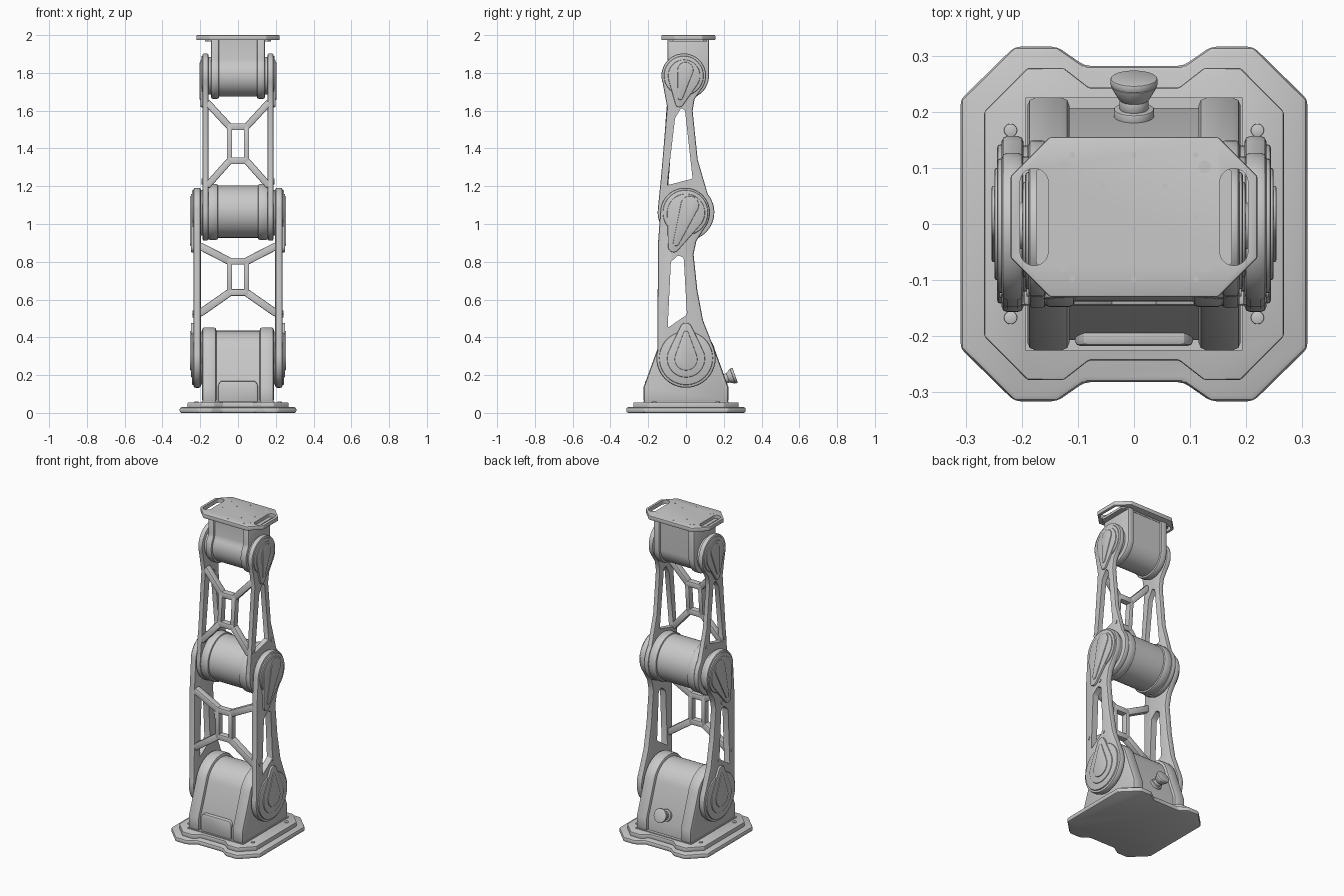
import bpy, bmesh, math
from mathutils import Vector, Matrix, geometry

if "Cube" in bpy.data.objects:
    bpy.data.objects.remove(bpy.data.objects["Cube"])

grey = bpy.data.materials.new("light_grey_metal")
grey.use_nodes = True
grey.diffuse_color = (0.58, 0.58, 0.58, 1)
grey.node_tree.nodes["Principled BSDF"].inputs["Base Color"].default_value = (0.58, 0.58, 0.58, 1)


def finish(name, bm, bevel=0.0, mirror=False, cutters=()):
    """Turn a bmesh into a bevelled, cut, mirrored and smoothed object."""
    bmesh.ops.recalc_face_normals(bm, faces=bm.faces)
    me = bpy.data.meshes.new(name)
    bm.to_mesh(me)
    bm.free()
    me.materials.append(grey)
    ob = bpy.data.objects.new(name, me)
    bpy.context.collection.objects.link(ob)
    if bevel:
        m = ob.modifiers.new("Bevel", 'BEVEL')
        m.width, m.segments, m.limit_method = bevel, 2, 'ANGLE'
    for c in cutters:
        m = ob.modifiers.new("Cut", 'BOOLEAN')
        m.operation, m.object, m.solver = 'DIFFERENCE', c, 'EXACT'
    if mirror:
        ob.modifiers.new("Mirror", 'MIRROR').use_mirror_merge = False
    bpy.ops.object.select_all(action='DESELECT')
    ob.select_set(True)
    bpy.context.view_layer.objects.active = ob
    bpy.ops.object.convert(target='MESH')
    bpy.ops.object.shade_smooth_by_angle(angle=math.radians(28))
    for c in cutters:
        bpy.data.objects.remove(c)
    return ob


def prism(name, pts, lo, hi, axis='x', **kw):
    """Extrude a 2D outline from lo to hi along an axis."""
    place = {'x': lambda u, v, w: (w, u, v),
             'y': lambda u, v, w: (u, w, v),
             'z': lambda u, v, w: (u, v, w)}[axis]
    bm = bmesh.new()
    a = [bm.verts.new(place(u, v, lo)) for u, v in pts]
    b = [bm.verts.new(place(u, v, hi)) for u, v in pts]
    bm.faces.new(a)
    bm.faces.new(b)
    for i in range(len(pts)):
        j = (i + 1) % len(pts)
        bm.faces.new((a[i], a[j], b[j], b[i]))
    return finish(name, bm, **kw)


def arc(c, r, start, end, step=7.5):
    n = max(2, round(abs(end - start) / step))
    angles = [math.radians(start + (end - start) * i / n) for i in range(n + 1)]
    return [(c[0] + r * math.cos(t), c[1] + r * math.sin(t)) for t in angles]


def circle(c, r, step=7.5):
    return arc(c, r, 0, 360, step)[:-1]


def teardrop(c, r, tip, tip_r):
    pts = [Vector(p) for p in circle(c, r) + circle(tip, tip_r)]
    return [tuple(pts[i]) for i in geometry.convex_hull_2d(pts)]


def four_way(quarter, dy=0):
    """Mirror a quarter outline into a closed, symmetric one."""
    half = quarter + [(-x, y) for x, y in reversed(quarter)]
    return [(x, y + dy) for x, y in half + [(-x, -y) for x, y in half]]


def bar(name, p, q, width, depth, mirror=True):
    p, q = Vector(p), Vector(q)
    d = (q - p).normalized()
    side = Vector((0, 1, 0)).cross(d).normalized()
    rot = Matrix((side, d.cross(side), d)).transposed().to_4x4()
    bm = bmesh.new()
    bmesh.ops.create_cube(bm, size=1, matrix=Matrix.Translation((p + q) / 2) @ rot
                          @ Matrix.Diagonal((width, depth, (q - p).length, 1)))
    return finish(name, bm, bevel=0.006, mirror=mirror)


# Base flange, raised plate and bolts
prism("base_flange", four_way([(.309, .222), (.213, .316), (.137, .316), (.088, .282)]),
      0, .03, 'z', bevel=.01)
prism("base_plate", four_way([(.267, .2), (.19, .278), (.125, .278), (.08, .243)]),
      .025, .055, 'z', bevel=.004)
prism("base_foot", four_way([(.193, .225)]), .05, .06, 'z')
for y in (-.167, .167):
    prism("base_bolt", circle((.22, y), .012, 30), .05, .06, 'z', bevel=.002, mirror=True)


# Base housing: recessed middle between two side flanges
def housing(d):
    w = .225 - d
    return ([(-w, .055), (w, .055), (w, .135)] + arc((0, .295), .158 - d, 14, 166)
            + [(-w, .135)])


prism("housing_middle", housing(.018), -.13, .13)
prism("housing_flange", housing(0), .115, .19, bevel=.014, mirror=True)
prism("housing_front_panel", [(-.105, .055), (.105, .055), (.105, .15), (.09, .17),
                              (-.09, .17), (-.105, .15)], -.217, -.18, 'y', bevel=.008)

# Push button on the sloping back wall
bm = bmesh.new()
tilt = Matrix.Translation((0, .185, .172)) @ Matrix.Rotation(math.radians(-70), 4, 'X')
for r1, r2, lo, hi in ((.036, .036, 0, .022), (.026, .026, .02, .04),
                       (.026, .042, .038, .066), (.042, .042, .066, .08)):
    bmesh.ops.create_cone(bm, cap_ends=True, segments=32, radius1=r1, radius2=r2,
                          depth=hi - lo, matrix=tilt @ Matrix.Translation((0, 0, (lo + hi) / 2)))
finish("push_button", bm, bevel=.003)

# Lower link side arms
hole = prism("cutter", [(-.097, .45), (.005, .52), (-.012, .82), (-.04, .835), (-.08, .8)],
             .1, .3, bevel=.008)
outline = (arc((0, .29), .157, 165, 380) + [(.09, .49), (.06, .65), (.04, .84), (.055, .91)]
           + arc((-.005, 1.06), .132, -40, 170) + [(-.148, .9)])
prism("lower_arm", outline, .197, .236, bevel=.01, mirror=True, cutters=[hole])

# Upper link side arms
hole = prism("cutter", [(-.1, 1.205), (.035, 1.24), (-.005, 1.6), (-.025, 1.615), (-.058, 1.56)],
             .1, .3, bevel=.008)
outline = (arc((0, 1.062), .15, 175, 400) + [(.062, 1.34), (.035, 1.6), (.045, 1.66)]
           + arc((-.012, 1.785), .118, -40, 200) + [(-.1, 1.62), (-.132, 1.25)])
prism("upper_arm", outline, .157, .188, bevel=.008, mirror=True, cutters=[hole])

# Small screws on the arms
for x, y, z in ((.236, .01, .515), (.236, -.12, .53), (.236, -.02, .865),
                (.188, -.118, 1.22), (.188, .065, 1.23), (.188, -.03, 1.64)):
    prism("arm_screw", circle((y, z), .011, 30), x - .01, x + .004, mirror=True)

# Joint covers: disc, raised teardrop and inner ridge
covers = (
    ("base", .236, (0, .29), .142, (0, .288), .1, (0, .445), .032, (0, .285), .06, (0, .42), .014),
    ("elbow", .236, (-.003, 1.06), .12, (0, 1.06), .1, (-.065, .88), .03, (.02, 1.1), .048, (-.052, .9), .016),
    ("wrist", .186, (-.012, 1.785), .105, (-.01, 1.785), .085, (-.035, 1.64), .022, (-.003, 1.815), .042,
     (-.03, 1.67), .013),
)
for name, x, c, r, c1, r1, t1, s1, c2, r2, t2, s2 in covers:
    prism(name + "_cover", circle(c, r), x - .01, x + .008, bevel=.006, mirror=True)
    prism(name + "_teardrop", teardrop(c1, r1, t1, s1), x - .004, x + .013, bevel=.005, mirror=True)
    prism(name + "_ridge", teardrop(c2, r2, t2, s2), x, x + .018, bevel=.004, mirror=True)

# Spacers between the nested joint parts
prism("base_spacer", circle((0, .29), .14), .185, .2, mirror=True)
prism("elbow_spacer", circle((0, 1.06), .12), .185, .2, mirror=True)

# Elbow barrel
prism("elbow_barrel", circle((0, 1.065), .138), -.12, .12)
prism("elbow_flange", circle((0, 1.064), .148), .105, .16, bevel=.01, mirror=True)


# Cross braces on the front struts
def brace(name, x_in, x_out, inner, outer, y_of, width):
    for z in inner:
        bar(name + "_rail", (-.056, y_of(z), z), (.056, y_of(z), z), .036, .04, mirror=False)
    lo, hi = inner
    bar(name + "_post", (x_in, y_of(lo - .01), lo - .01), (x_in, y_of(hi + .01), hi + .01), .028, .04)
    for a, b in zip(inner, outer):
        bar(name + "_leg", (x_in, y_of(a), a), (x_out, y_of(b), b), width, .04)


brace("lower_brace", .045, .205, (.637, .803), (.525, .885), lambda z: -.125, .04)
brace("upper_brace", .045, .165, (1.335, 1.515), (1.2, 1.645),
      lambda z: -.115 + (z - 1.2) * .08, .036)


# Wrist head: drum running up into a block
def head(d):
    r = .122 - d
    return ([(r, 1.98), (-.097 + d, 1.98), (-.097 + d, 1.87)]
            + arc((0, 1.785), r, 145, 360))


prism("head_middle", head(.012), -.115, .115)
prism("head_flange", head(0), .1, .142, bevel=.008, mirror=True)
prism("wrist_hub", circle((-.008, 1.785), .1), .135, .16, mirror=True)
prism("head_strap", four_way([(.175, .08), (.16, .1)], .012), 1.965, 1.98, 'z')

# Top mounting plate with hand slots and fixing holes
cutters = []
for s in (-1, 1):
    slot = arc((s * .178, .074), .025, 0, 180) + arc((s * .178, -.049), .025, 180, 360)
    cutters.append(prism("cutter", slot, 1.9, 2.1, 'z'))
top_plate = prism("top_plate", four_way([(.22, .073), (.15, .1425)], .0125),
                  1.974, 2, 'z', bevel=.004, cutters=cutters)
for x, y, r in ((.126, .102, .011), (.126, -.075, .011), (.11, .123, .005), (.11, .012, .005),
                (.11, -.098, .005), (.055, .068, .005), (.055, -.043, .005)):
    prism("plate_fixing", circle((x, y), r, 20), 1.99, 2.0005, 'z', mirror=True)
for y in (.123, -.098):
    prism("plate_fixing", circle((0, y), .005, 20), 1.99, 2.0005, 'z')
